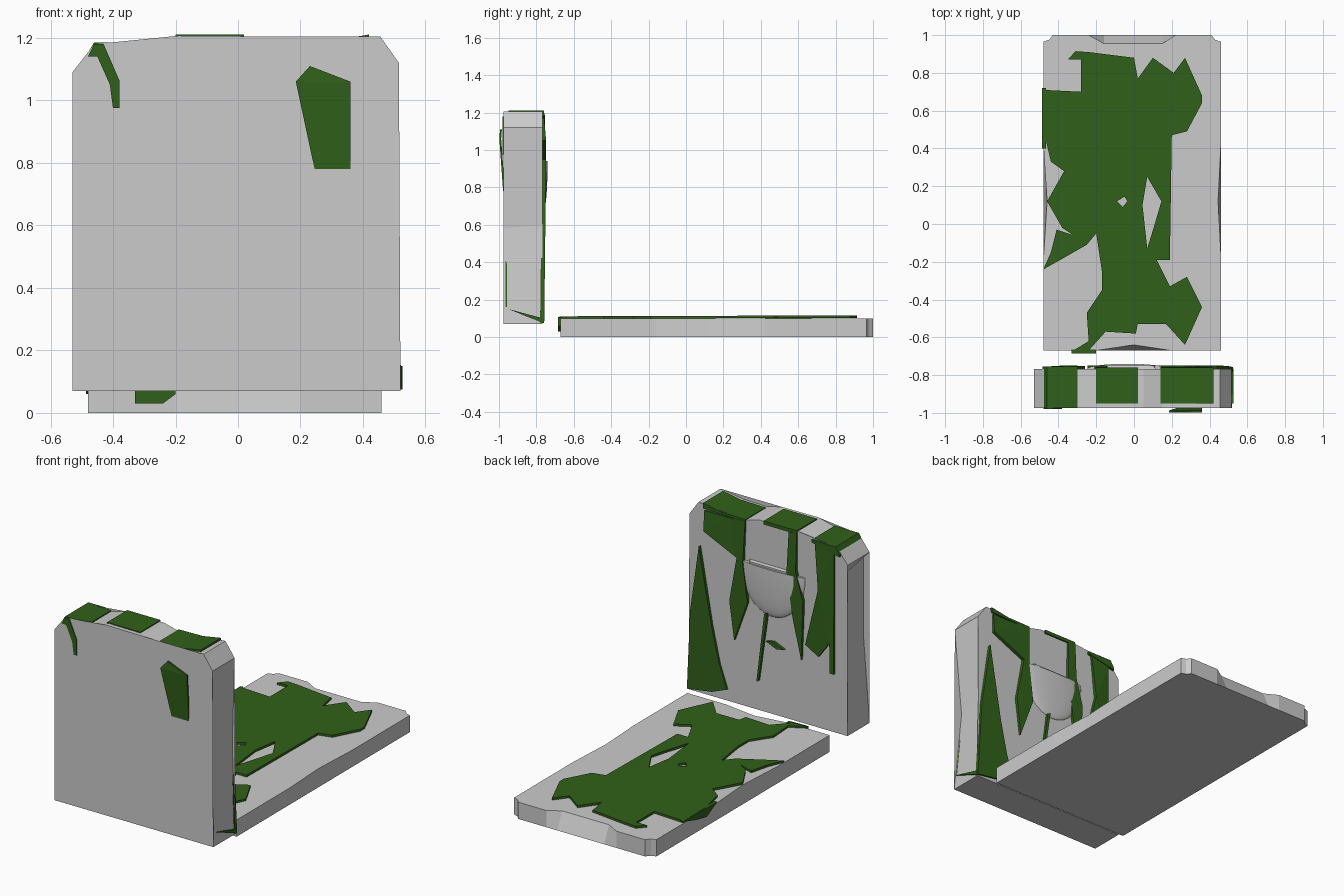
import bpy, bmesh, math
from mathutils import Vector, Matrix

if "Cube" in bpy.data.objects:
    bpy.data.objects.remove(bpy.data.objects["Cube"])

moss = bpy.data.materials.new("moss_green")
moss.diffuse_color = (0.03, 0.12, 0.01, 1)
moss.use_nodes = True
moss.node_tree.nodes["Principled BSDF"].inputs["Base Color"].default_value = moss.diffuse_color


def finish(name, bm, mat=None):
    bmesh.ops.recalc_face_normals(bm, faces=bm.faces)
    me = bpy.data.meshes.new(name)
    bm.to_mesh(me)
    bm.free()
    ob = bpy.data.objects.new(name, me)
    bpy.context.collection.objects.link(ob)
    if mat:
        me.materials.append(mat)
    return ob


def loft(name, a, b):
    """Solid between two matching 3D outlines."""
    bm = bmesh.new()
    va = [bm.verts.new(p) for p in a]
    vb = [bm.verts.new(p) for p in b]
    caps = [bm.faces.new(va[::-1]), bm.faces.new(vb)]
    n = len(a)
    for i in range(n):
        j = (i + 1) % n
        bm.faces.new((va[i], va[j], vb[j], vb[i]))
    bmesh.ops.triangulate(bm, faces=caps)
    return finish(name, bm)


def patch(name, loops, place, offset):
    """Thin moss sheet: 2D loops (outer, then holes) placed in 3D and thickened."""
    bm = bmesh.new()
    for loop in loops:
        vs = [bm.verts.new(place(*p)) for p in loop]
        for i in range(len(vs)):
            bm.edges.new((vs[i - 1], vs[i]))
    bmesh.ops.triangle_fill(bm, edges=bm.edges[:], use_beauty=True)
    ext = bmesh.ops.extrude_face_region(bm, geom=bm.faces[:], use_keep_orig=True)
    new = [g for g in ext["geom"] if isinstance(g, bmesh.types.BMVert)]
    bmesh.ops.translate(bm, verts=new, vec=Vector(offset))
    return finish(name, bm, moss)


# Ground slab with worn upper edges
low = [(-.48, -.67), (-.2, -.67), (0, -.67), (.2, -.67), (.46, -.67), (.46, -.16), (.46, .12),
       (.46, .42), (.46, .965), (.43, .975), (.41, 1), (.22, 1), (.15, 1), (-.16, 1), (-.24, 1),
       (-.43, 1), (-.45, .975), (-.48, .965), (-.48, .42), (-.48, .12), (-.48, -.2)]
worn = {2: (0, -.64), 6: (.445, .12), 12: (.15, .955), 13: (-.16, .955), 19: (-.46, .12)}
loft("ground_slab", [(x, y, 0) for x, y in low],
     [(*worn.get(i, p), .1) for i, p in enumerate(low)])

# Headstone with a wavy top and pinched sides
front = [(-.53, .07), (.52, .07), (.465, .58), (.515, 1.12), (.455, 1.205), (.3, 1.183),
         (.15, 1.18), (.05, 1.205), (-.19, 1.207), (-.3, 1.18), (-.46, 1.18), (-.53, 1.09),
         (-.49, 1.05), (-.49, .58)]
back = {2: (.5, .6), 12: (-.527, 1.05), 13: (-.505, .58)}
loft("headstone", [(x, -.975, z) for x, z in front],
     [(back.get(i, p)[0], -.768, back.get(i, p)[1]) for i, p in enumerate(front)])

# Half-round raised boss on the inner face
bm = bmesh.new()
bmesh.ops.create_uvsphere(bm, u_segments=32, v_segments=16, radius=1)
bmesh.ops.transform(bm, verts=bm.verts, matrix=Matrix.Translation((-.035, -.768, .93))
                    @ Matrix.Diagonal((.215, .028, .28, 1)))
for co, no in (((0, 0, .94), (0, 0, 1)), ((0, -.775, 0), (0, -1, 0))):
    cut = bmesh.ops.bisect_plane(bm, geom=bm.verts[:] + bm.edges[:] + bm.faces[:],
                                 plane_co=co, plane_no=no, clear_outer=True)
    bmesh.ops.holes_fill(bm, edges=[e for e in cut["geom_cut"] if isinstance(e, bmesh.types.BMEdge)])
boss = finish("round_boss", bm)
bpy.context.view_layer.objects.active = boss
boss.select_set(True)
bpy.ops.object.shade_smooth_by_angle(angle=math.radians(35))

# Small ledge on top of the boss
loft("boss_ledge", [(x, -.77, z) for x, z in ((-.2, .93), (.12, .93), (.12, .955), (-.2, .955))],
     [(x, -.75, z) for x, z in ((-.2, .93), (.12, .93), (.1, .95), (-.19, .95))])

# Moss carpet on the slab, with holes
carpet = [(-.35, .87), (-.31, .915), (-.24, .91), (0, .88), (.02, .77), (.1, .88), (.21, .8),
          (.27, .88), (.36, .68), (.36, .64), (.28, .49), (.2, .47), (.19, -.19), (.12, -.19),
          (.19, -.33), (.28, -.28), (.36, -.44), (.27, -.64), (.17, -.53), (.02, -.53),
          (.01, -.58), (-.15, -.57), (-.24, -.67), (-.33, -.675), (-.24, -.62), (-.25, -.47),
          (-.17, -.35), (-.17, -.25), (-.2, -.05), (-.25, -.11), (-.39, -.19), (-.48, -.24),
          (-.44, -.15), (-.41, -.03), (-.32, -.06), (-.38, -.02), (-.46, .12), (-.37, .28),
          (-.44, .33), (-.48, .5), (-.48, .71), (-.28, .7), (-.28, .87)]
hole_a = [(.07, .25), (.145, .12), (.11, 0), (.07, -.13), (.045, .1)]
hole_b = [(-.09, .12), (-.05, .145), (-.035, .12), (-.06, .09)]
patch("slab_moss", [carpet, hole_a, hole_b],
      lambda x, y: (x, y, .111 + .005 * (y + .67) / 1.6), (0, 0, -.013))
patch("slab_moss_drip", [[(-.33, .03), (-.24, .03), (-.2, .06), (-.2, .105), (-.33, .108)]],
      lambda x, z: (x, -.685, z), (0, .02, 0))
patch("slab_side_moss", [[(.4, .112), (.72, .115), (.6, .08), (.5, .06)]],
      lambda y, z: (-.487, y, z), (.02, 0, 0))

# Moss hanging on the inner face of the headstone
hanging = [
    [(.44, .95), (.5, .55), (.525, .075), (.36, .1), (.26, .14), (.31, .28), (.36, .5)],
    [(.41, 1.17), (.24, 1.17), (.19, .95), (.41, 1.05)],
    [(.24, 1.17), (.14, 1.18), (.15, .93), (.12, .7), (.21, .45), (.24, .68), (.19, .95)],
    [(-.147, 1.19), (-.2, 1.2), (-.2, .97), (-.247, .8), (-.233, .45), (-.18, .68), (-.14, .95)],
    [(-.32, 1.17), (-.447, 1.14), (-.447, .42), (-.42, .42), (-.42, .6), (-.347, .5),
     (-.26, .55), (-.347, .9)],
    [(-.01, .67), (.01, .66), (.065, .24), (.05, .25)],
    [(0, .5), (-.05, .51), (-.12, .48), (-.07, .47)],
]
for i, loop in enumerate(hanging):
    patch(f"hanging_moss_{i + 1}", [loop],
          lambda x, z: (x, -.758 + .01 * max(0, min(1, (z - .1) / .8)) * (z < 1.1), z),
          (0, -.022, 0))

# Moss on the outer face
patch("outer_moss_right", [[(.23, 1.11), (.36, 1.06), (.36, .78), (.245, .78), (.185, 1.06)]],
      lambda x, z: (x, -.978 - .02 * (1 - abs(z - 1.06) / .28), z), (0, .01, 0))
patch("outer_moss_left", [[(-.48, 1.14), (-.46, 1.18), (-.43, 1.18), (-.38, 1.065), (-.38, .975),
                           (-.4, .975), (-.41, 1.05), (-.45, 1.14)]],
      lambda x, z: (x, -.98, z), (0, .01, 0))

# Moss caps along the top edge
caps = [
    ([(-.485, 1.13), (-.485, 1.145), (-.46, 1.186), (-.3, 1.186), (-.3, 1.17)], -.975, -.755),
    ([(-.2, 1.19), (-.2, 1.211), (.02, 1.211), (.02, 1.19)], -.95, -.76),
    ([(.14, 1.17), (.14, 1.187), (.3, 1.19), (.42, 1.211), (.42, 1.18)], -.95, -.76)]
for i, (loop, y0, y1) in enumerate(caps):
    patch(f"top_moss_{i + 1}", [loop], lambda x, z: (x, y0, z), (0, y1 - y0, 0))

# Moss on the right edge of the headstone
edge_x = lambda y, z: (.523 - .055 * (z - .07) / .51 * min(1, (-.768 - y) / .2 + .3), y, z)
patch("edge_moss_upper", [[(-.965, .41), (-.965, .16), (-.86, .16)]], edge_x, (-.01, 0, 0))
patch("edge_moss_lower", [[(-.95, .15), (-.765, .1), (-.765, .075)]],
      lambda y, z: (.527, y, z), (-.02, 0, 0))
